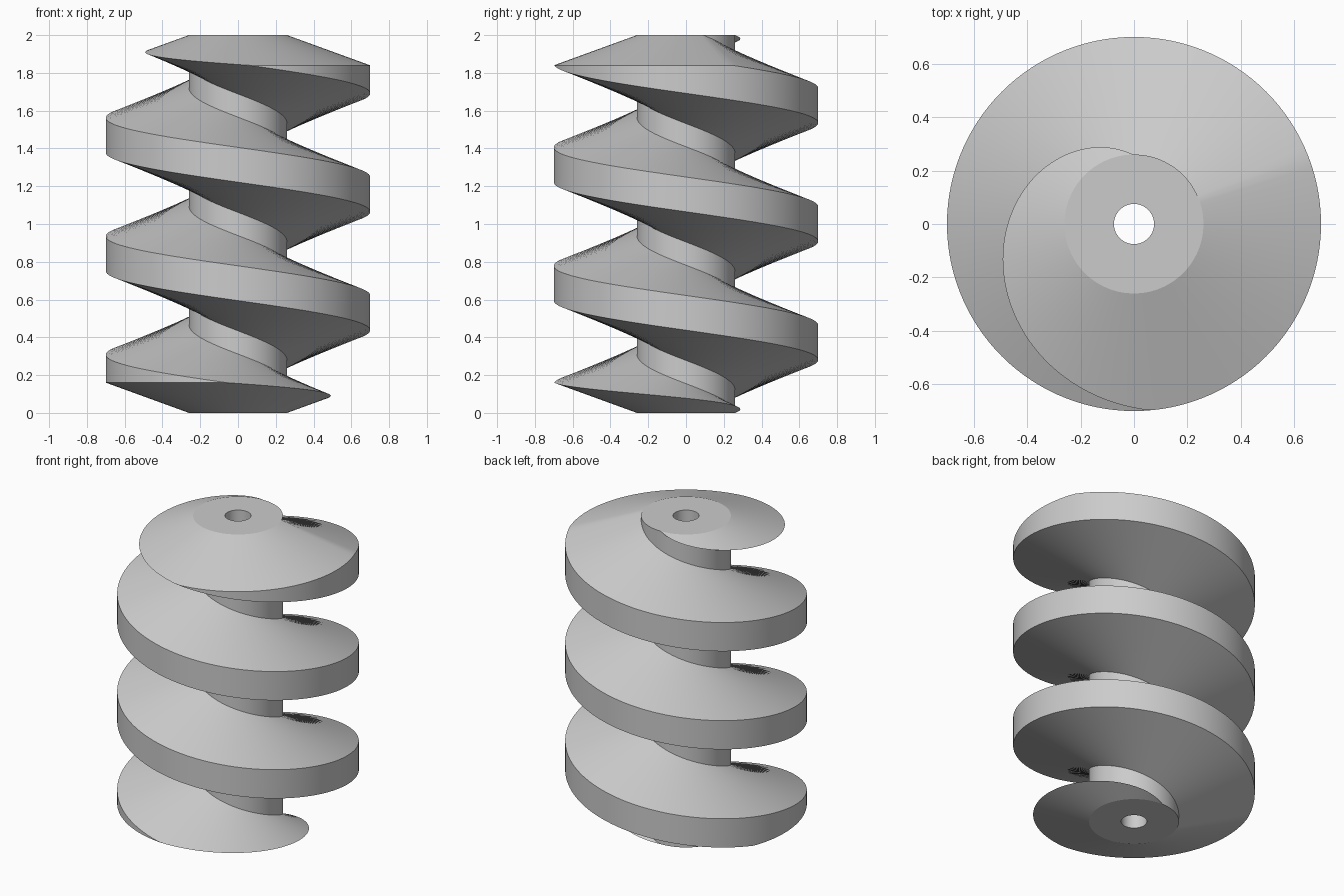
import bpy, bmesh, math
from mathutils import Matrix, Vector

HEIGHT, PITCH = 2.0, 0.627
BORE, ROOT, CREST = 0.075, 0.26, 0.70       # radii
BAND = 0.092                                # half height of the outer rim
SLOPE = math.tan(math.radians(20))          # flanks and end cones
SEGMENTS = 120

cube = bpy.data.objects.get("Cube")
if cube:
    bpy.data.objects.remove(cube)

grey = bpy.data.materials.new("plain grey")
grey.use_nodes = True
colour = (0.6, 0.6, 0.6, 1)
grey.diffuse_color = colour
grey.node_tree.nodes["Principled BSDF"].inputs["Base Color"].default_value = colour


def finish(bm, name):
    """Weld, orient and smooth the part."""
    bmesh.ops.remove_doubles(bm, verts=bm.verts, dist=0.0001)
    bmesh.ops.recalc_face_normals(bm, faces=bm.faces)
    mesh = bpy.data.meshes.new(name)
    bm.to_mesh(mesh)
    bm.free()
    mesh.materials.append(grey)
    obj = bpy.data.objects.new(name, mesh)
    bpy.context.collection.objects.link(obj)
    bpy.ops.object.select_all(action="DESELECT")
    obj.select_set(True)
    bpy.context.view_layer.objects.active = obj
    bpy.ops.object.shade_smooth_by_angle(angle=math.radians(30))
    return obj


# Hollow shaft: a rectangle spun around the axis
bm = bmesh.new()
corners = [bm.verts.new((r, 0, z)) for r, z in
           ((BORE, 0), (ROOT, 0), (ROOT, HEIGHT), (BORE, HEIGHT))]
edges = [bm.edges.new((corners[i], corners[(i + 1) % 4])) for i in range(4)]
bmesh.ops.spin(bm, geom=corners + edges, cent=(0, 0, 0), axis=(0, 0, 1),
               angle=math.tau, steps=SEGMENTS)
finish(bm, "core_shaft")


def section(centre):
    """Tapered thread section (radius, z), trimmed by the cones at both ends."""
    half = BAND + SLOPE * (CREST - ROOT)
    low = min(max(centre - half, 0), HEIGHT)
    high = min(max(centre + half, 0), HEIGHT)
    reach = min(CREST - ROOT, (high - low) / (2 * SLOPE))
    tip = ROOT + reach
    return ((ROOT, low), (tip, low + SLOPE * reach),
            (tip, high - SLOPE * reach), (ROOT, high))


# Spiral flight: sections swept down a left-handed helix, level with mid height at the back
bm = bmesh.new()
previous = None
for step in range(-2 * SEGMENTS, 2 * SEGMENTS + 1):
    turn = step / SEGMENTS
    spin = Matrix.Rotation(math.pi / 2 + math.tau * turn, 3, "Z")
    ring = [bm.verts.new(spin @ Vector((r, 0, z)))
            for r, z in section(HEIGHT / 2 - PITCH * turn)]
    if previous:
        for a in range(4):
            b = (a + 1) % 4
            bm.faces.new((previous[a], previous[b], ring[b], ring[a]))
    previous = ring
finish(bm, "spiral_flight")
